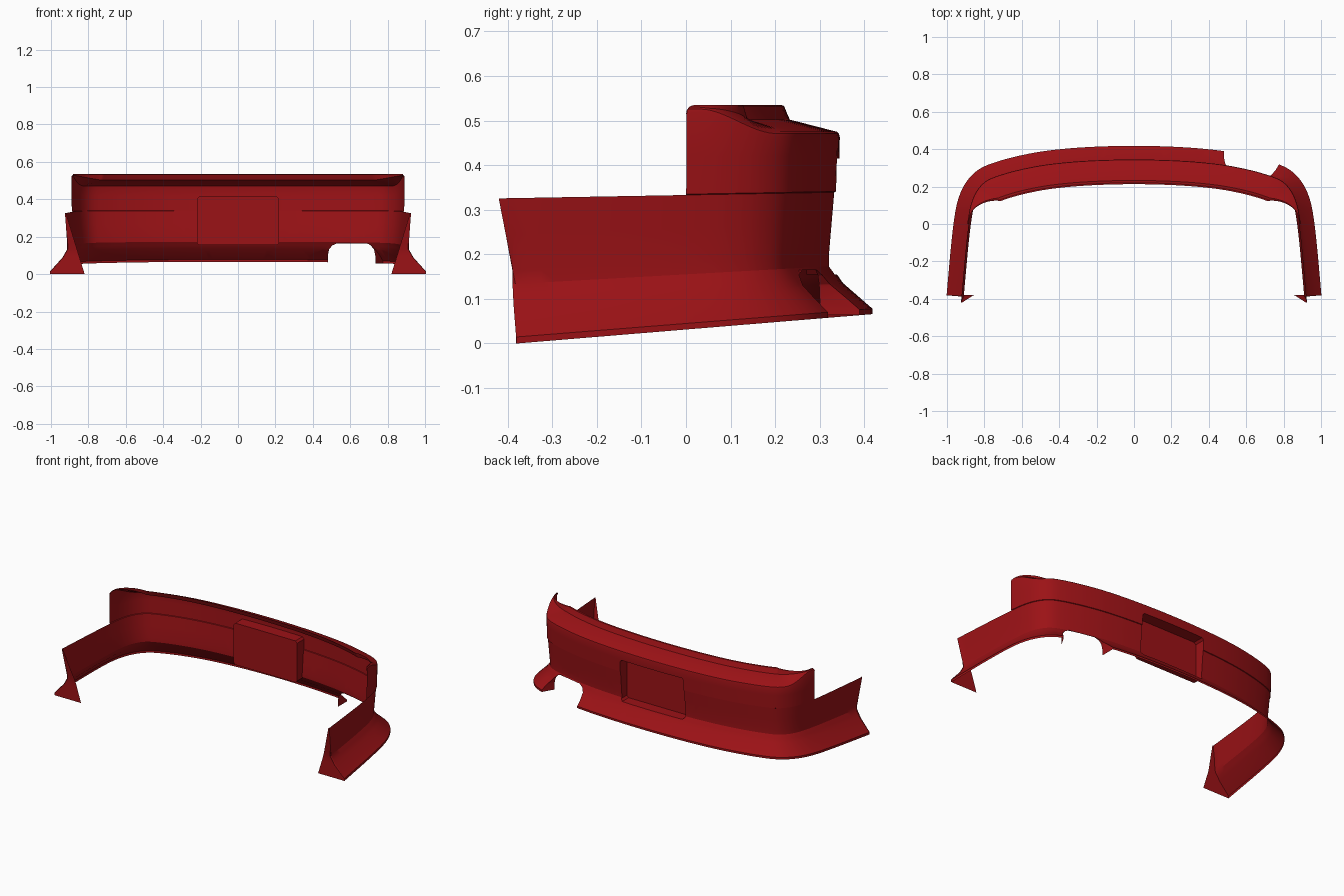
import bpy, bmesh, math
from mathutils import Vector

if "Cube" in bpy.data.objects:
    bpy.data.objects.remove(bpy.data.objects["Cube"])

# Plan curve of the bumper (right half, from the rear centre to the wheel end)
PLAN = [(0, .338), (.25, .331), (.45, .313), (.6, .286), (.72, .253), (.79, .222),
        (.835, .173), (.863, .11), (.88, .03), (.896, -.1), (.911, -.26), (.925, -.42)]


def smoothstep(a, b, v):
    t = max(0, min(1, (v - a) / (b - a)))
    return t * t * (3 - 2 * t)


def catmull(pts, n):
    p = [Vector(q) for q in pts]
    p = [Vector((-p[1].x, p[1].y))] + p + [2 * p[-1] - p[-2]]
    out = []
    for i in range(1, len(p) - 2):
        a, b, c, d = p[i - 1:i + 3]
        for k in range(n):
            t = k / n
            out.append(.5 * (2 * b + (c - a) * t + (2 * a - 5 * b + 4 * c - d) * t * t
                             + (3 * b - a - 3 * c + d) * t ** 3))
    return out + [p[-2]]


# Stations along the curve, with extra ones at the end of the tall rear part
half = catmull(PLAN, 5)
for ycut in (.02, .012, .006, .002, 0):
    for i in range(len(half) - 1):
        a, b = half[i], half[i + 1]
        if a.y > ycut + 1e-5 and b.y < ycut - 1e-5:
            half.insert(i + 1, a.lerp(b, (a.y - ycut) / (a.y - b.y)))
            break
stations = []
for i, p in enumerate(half):
    t = half[min(i + 1, len(half) - 1)] - half[max(i - 1, 0)]
    n = Vector((-t.y, t.x)).normalized() if i else Vector((0, 1))
    stations.append((p, n))
stations = [(Vector((-p.x, p.y)), Vector((-n.x, n.y))) for p, n in stations[:0:-1]] + stations

bm = bmesh.new()


def skin(columns):
    cols = [[bm.verts.new(v) for v in c] for c in columns]
    for a, b in zip(cols, cols[1:]):
        for j in range(len(a) - 1):
            bm.faces.new((a[j], a[j + 1], b[j + 1], b[j]))


def waist(y):
    return .333 + .018 * y


# Lower skirt: (height fraction, outward offset)
LOWER = [(0, .08), (.045, .08), (.27, .014), (.34, .001), (.41, -.012), (.5, -.012), (.75, -.006), (1, 0)]
lower = []
for i, (p, n) in enumerate(stations):
    col = []
    for f, off in LOWER:
        q = p + n * off
        if i in (0, len(stations) - 1):
            q.y = -.38 - .04 * max(0, (f - .37) / .63)
        zb = .0825 * (q.y + .38)
        col.append(Vector((q.x, q.y, zb + f * (waist(p.y) - zb))))
    lower.append(col)
skin(lower)

# Inward flanges on the wheel ends
for col in (lower[0], lower[-1]):
    s = 1 if col[0].x > 0 else -1
    inner = [Vector((s * (.82 + .1 * v.z / .327), v.y, v.z)) for v in col]
    skin([col, inner])

# Tall rear part with a sunken shelf and raised inner lip
upper = []
for p, n in stations:
    if p.y < -1e-4:
        continue
    s = smoothstep(.04, .24, p.y)
    inset = .105 * s
    zo = .53 - .055 * smoothstep(.03, .2, p.y)
    r = .02
    top = .535 - (r - math.sqrt(max(0, r * r - max(0, r - p.y) ** 2)))
    w = waist(p.y)
    rows = [(0, w), (.004, w + .002), (.006, .42), (.007, zo - .012), (.005, zo - .004), (0, zo),
            (-inset, .528 - .026 * s), (-inset - .006 * s, .531 - .016 * s),
            (-inset - .013 * s, .533), (-inset - .02 * s, .535)]
    upper.append([Vector((*(p + n * o), min(z, top))) for o, z in rows])
skin(upper)
bmesh.ops.remove_doubles(bm, verts=bm.verts[:], dist=.0003)


def cut_opening(outline, region):
    """Cut a convex opening (x, z, skew) and return its rim edges."""
    planes = []
    mid = Vector((sum(o[0] for o in outline) / len(outline), .3,
                  sum(o[1] for o in outline) / len(outline)))
    for i, (x, z, skew) in enumerate(outline):
        x2, z2, _ = outline[(i + 1) % len(outline)]
        co = Vector((x, .26, z))
        no = Vector((x2 - x, 0, z2 - z)).cross(Vector((skew, 1, 0))).normalized()
        if (mid - co).dot(no) > 0:
            no = -no
        planes.append((co, no))
    for co, no in planes:
        faces = [f for f in bm.faces if region(f.calc_center_median())]
        geom = faces + list({e for f in faces for e in f.edges}) + list({v for f in faces for v in f.verts})
        bmesh.ops.bisect_plane(bm, geom=geom, dist=1e-5, plane_co=co, plane_no=no)
    inside = {f for f in bm.faces if region(f.calc_center_median())
              and all((f.calc_center_median() - co).dot(no) < 0 for co, no in planes)}
    rim = [e for e in bm.edges if len(e.link_faces) == 2
           and (e.link_faces[0] in inside) != (e.link_faces[1] in inside)]
    bmesh.ops.delete(bm, geom=list(inside), context='FACES')
    return [e for e in rim if e.is_valid]


def extrude_rim(rim, move):
    geom = bmesh.ops.extrude_edge_only(bm, edges=rim)['geom']
    for v in geom:
        if isinstance(v, bmesh.types.BMVert):
            move(v.co)
    return [e for e in geom if isinstance(e, bmesh.types.BMEdge) and len(e.link_faces) == 1]


# Number plate recess
c = .012
plate = [(-.22, .155 + c, 0), (-.22, .415 - c, 0), (-.22 + c, .415, 0), (.22 - c, .415, 0),
         (.22, .415 - c, 0), (.22, .155 + c, 0), (.22 - c, .155, 0), (-.22 + c, .155, 0)]
rim = cut_opening(plate, lambda q: abs(q.x) < .35 and q.y > .28 and .08 < q.z < .468)


def to_plate(co):
    co.y = .27


back = extrude_rim(rim, to_plate)
bmesh.ops.edgeloop_fill(bm, edges=[e for e in back if all(abs(v.co.y - .27) < 1e-5 for v in e.verts)])

# Exhaust opening with short tunnel walls, right wall flared
K = .6
arch = [(.48, -.2, 0), (.48, .10, 0), (.487, .132, 0), (.503, .153, 0), (.53, .165, 0), (.69, .165, K / 2),
        (.716, .153, K), (.733, .132, K), (.74, .10, K), (.74, -.2, 0)]
rim = cut_opening(arch, lambda q: .38 < q.x < .9 and q.y > .15 and q.z < .25)


def to_tunnel(co):
    y = .30 - .19 * (co.x - .48)
    if co.x > .7:
        y = .25
        co.x -= K * (co.y - y)
    co.y = y


extrude_rim(rim, to_tunnel)

# Finish
bmesh.ops.recalc_face_normals(bm, faces=bm.faces[:])
me = bpy.data.meshes.new("rear_bumper")
bm.to_mesh(me)
bm.free()
ob = bpy.data.objects.new("rear_bumper", me)
bpy.context.collection.objects.link(ob)
mat = bpy.data.materials.new("red_paint")
mat.diffuse_color = (.33, .006, .008, 1)
mat.use_nodes = True
mat.node_tree.nodes["Principled BSDF"].inputs["Base Color"].default_value = mat.diffuse_color
me.materials.append(mat)
bpy.context.view_layer.objects.active = ob
ob.select_set(True)
bpy.ops.object.shade_smooth_by_angle(angle=math.radians(30))
